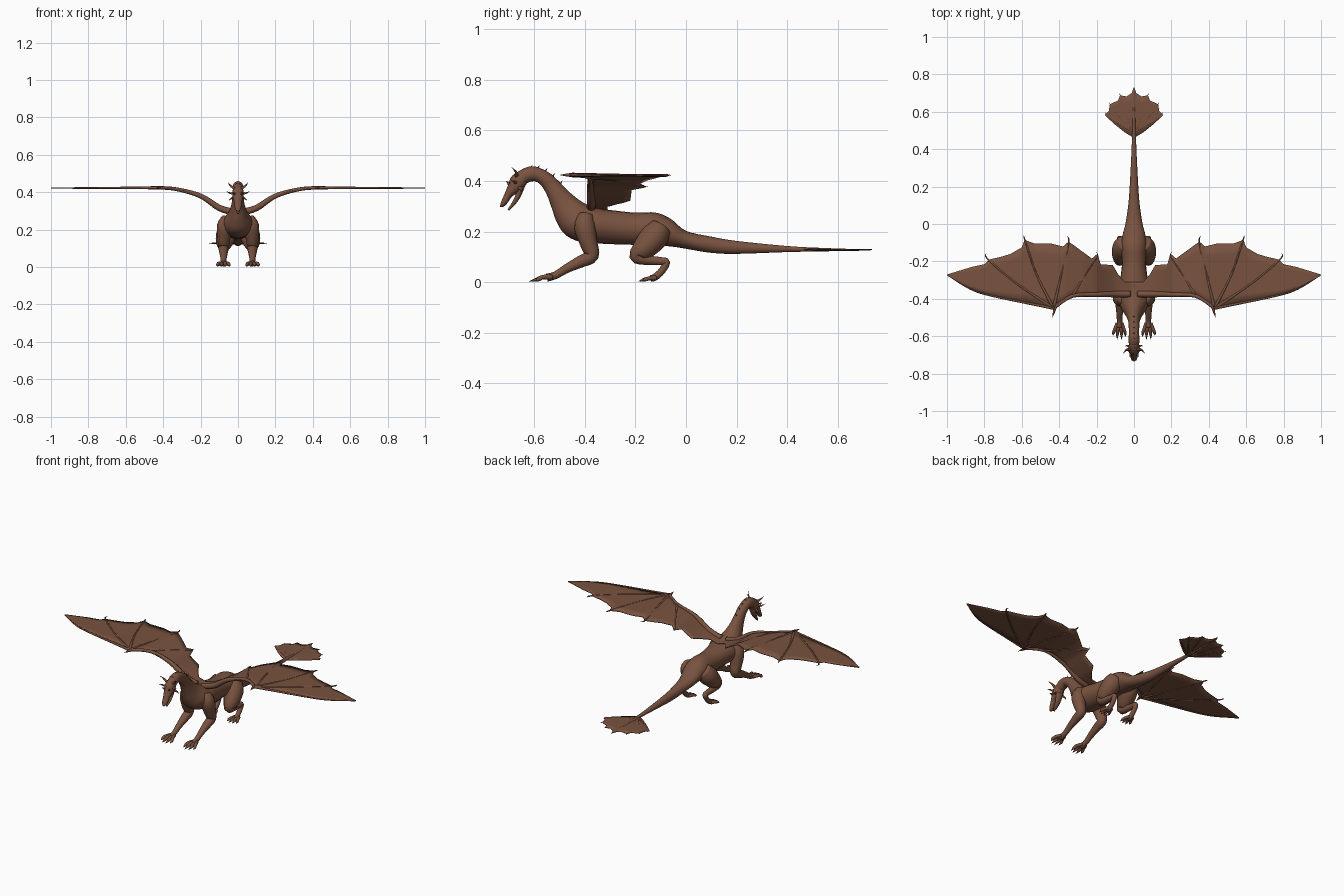
import bpy, bmesh, math
from mathutils import Vector

skin = bpy.data.materials.new("brown hide")
skin.diffuse_color = (0.19, 0.085, 0.05, 1)


def smooth(rows, n=4):
    """Catmull-Rom interpolation of rows of numbers."""
    out = []
    for i in range(len(rows) - 1):
        a, b, c, d = (rows[max(0, min(len(rows) - 1, i + k))] for k in (-1, 0, 1, 2))
        for s in range(n):
            t = s / n
            out.append([0.5 * (2 * q + (r - p) * t + (2 * p - 5 * q + 4 * r - u) * t * t
                               + (3 * q - p - 3 * r + u) * t ** 3)
                        for p, q, r, u in zip(a, b, c, d)])
    return out + [list(rows[-1])]


def finish(name, bm, mirror=False, thick=0):
    bmesh.ops.recalc_face_normals(bm, faces=bm.faces)
    me = bpy.data.meshes.new(name)
    bm.to_mesh(me)
    bm.free()
    ob = bpy.data.objects.new(name, me)
    bpy.context.collection.objects.link(ob)
    me.materials.append(skin)
    for p in me.polygons:
        p.use_smooth = True
    if mirror:
        ob.modifiers.new("mirror", 'MIRROR')
    if thick:
        m = ob.modifiers.new("thickness", 'SOLIDIFY')
        m.thickness, m.offset = thick, 0
    return ob


def skin_rings(bm, rings):
    rings = [[bm.verts.new(p) for p in r] for r in rings]
    for a, b in zip(rings, rings[1:]):
        for i in range(len(a)):
            j = (i + 1) % len(a)
            bm.faces.new((a[i], a[j], b[j], b[i]))
    bm.faces.new(rings[0])
    bm.faces.new(rings[-1])


def loft(name, rows, sides=20):
    """Rows: top y, top z, bottom y, bottom z, half width."""
    bm = bmesh.new()
    rings = []
    for ty, tz, by, bz, w in smooth(rows):
        ring = []
        for k in range(sides):
            a = 2 * math.pi * k / sides
            f = (1 + math.cos(a)) / 2
            ring.append((max(w, .001) * math.sin(a), by + (ty - by) * f, bz + (tz - bz) * f))
        rings.append(ring)
    skin_rings(bm, rings)
    return finish(name, bm)


def tubes(name, paths, ref=(1, 0, 0), sides=10, mirror=True):
    """Paths of rows x, y, z, radius."""
    bm = bmesh.new()
    for path in paths:
        pts = smooth(path)
        rings = []
        for i, (x, y, z, r) in enumerate(pts):
            t = (Vector(pts[min(i + 1, len(pts) - 1)][:3]) - Vector(pts[max(i - 1, 0)][:3])).normalized()
            u = Vector(ref)
            u = (u - t * u.dot(t)).normalized()
            v = t.cross(u)
            rings.append([Vector((x, y, z)) + max(r, .0006) * (u * math.cos(a) + v * math.sin(a))
                          for a in (2 * math.pi * k / sides for k in range(sides))])
        skin_rings(bm, rings)
    return finish(name, bm, mirror)


def lerp(table, x):
    for (x0, y0), (x1, y1) in zip(table, table[1:]):
        if x <= x1:
            return y0 + (y1 - y0) * (x - x0) / (x1 - x0)
    return table[-1][1]


def membrane(name, lead, trail, height, step, thick):
    """Thin sheet between two edges given as y over x; height is z over x."""
    bm = bmesh.new()
    end = trail[-1][0]
    xs = sorted({round(p[0], 4) for p in lead + trail + height if p[0] <= end}
                | {round(i * step, 4) for i in range(int(end / step) + 1)})
    rows = []
    for x in xs:
        a, b = lerp(lead, x), lerp(trail, x)
        rows.append([bm.verts.new((x, a + (b - a) * j / 6, lerp(height, x))) for j in range(7)])
    for a, b in zip(rows, rows[1:]):
        for j in range(6):
            bm.faces.new((a[j], a[j + 1], b[j + 1], b[j]))
    return finish(name, bm, True, thick)


# Neck, trunk and tail
loft("body", [
    (-.668, .432, -.64, .385, .026), (-.634, .453, -.615, .397, .029), (-.595, .457, -.595, .398, .028),
    (-.543, .434, -.573, .383, .028), (-.504, .40, -.55, .345, .030), (-.465, .36, -.53, .29, .037),
    (-.425, .327, -.512, .24, .052), (-.386, .305, -.48, .19, .075), (-.33, .29, -.42, .16, .085),
    (-.28, .283, -.33, .152, .075), (-.2, .275, -.22, .148, .064), (-.12, .275, -.12, .146, .068),
    (-.06, .25, -.05, .14, .060), (0, .203, 0, .132, .046), (.1, .18, .1, .116, .031),
    (.2, .163, .2, .112, .023), (.4, .143, .4, .119, .013), (.55, .135, .55, .122, .008),
    (.73, .129, .73, .125, .002)])

# Head
loft("skull_and_upper_jaw", [
    (-.645, .448, -.63, .39, .026), (-.688, .42, -.645, .365, .031), (-.703, .385, -.665, .353, .027),
    (-.717, .35, -.688, .338, .020), (-.732, .315, -.71, .308, .016), (-.735, .298, -.724, .297, .006)])
loft("lower_jaw", [
    (-.665, .385, -.638, .375, .024), (-.675, .342, -.655, .335, .018),
    (-.69, .312, -.677, .305, .013), (-.705, .288, -.70, .283, .005)])
tubes("horns", [
    [(.02, -.67, .42, .008), (.04, -.672, .435, .005), (.055, -.69, .455, 0)],
    [(.024, -.675, .395, .008), (.042, -.675, .395, .005), (.06, -.695, .405, 0)],
    [(.022, -.66, .375, .007), (.038, -.65, .365, .004), (.05, -.655, .355, 0)],
    [(.018, -.70, .39, .007), (.025, -.712, .40, 0)]], ref=(.1, .5, .9), sides=6)
tubes("neck_spines", [
    [(0, y, z - .012, .006), (0, y + .012, z + .007, 0)]
    for y, z in ((-.65, .445), (-.62, .456), (-.59, .457), (-.56, .444), (-.53, .425), (-.50, .396))],
    sides=6, mirror=False)

# Front legs
tubes("front_legs", [[
    (.055, -.395, .265, .03), (.07, -.40, .22, .042), (.076, -.385, .155, .035), (.077, -.373, .105, .028),
    (.077, -.415, .082, .024), (.077, -.47, .055, .018), (.077, -.515, .028, .015), (.077, -.55, .018, .016)]],
    sides=16)
tubes("front_toes", [[(.077 + s * .35, -.53, .02, .01), (.077 + s * .8, -.565, .02, .009),
                      (.077 + s, -.59 + abs(s) * .2, .011, .008), (.077 + s * 1.05, tip, .004, 0)]
                     for s, tip in ((-.03, -.605), (-.01, -.62), (.012, -.618), (.033, -.595))], sides=8)

# Hind legs
tubes("hind_legs", [[
    (.045, -.10, .215, .045), (.06, -.125, .18, .055), (.072, -.165, .135, .047), (.076, -.195, .102, .029),
    (.077, -.155, .088, .020), (.077, -.10, .083, .016), (.077, -.078, .078, .015),
    (.077, -.095, .045, .014), (.077, -.122, .02, .014), (.077, -.14, .015, .013)]], sides=16)
tubes("hind_toes", [[(.077 + s * .4, -.12, .017, .010), (.077 + s * .8, -.145, .015, .008),
                     (.077 + s, -.168 + abs(s) * .2, .010, .007), (.077 + s * 1.05, tip, .004, 0)]
                    for s, tip in ((-.028, -.175), (-.009, -.187), (.011, -.186), (.03, -.172))], sides=8)

# Wings: scalloped sheet, arm bone, fingers and claws
rise = [(0, .288), (.06, .303), (.1, .316), (.15, .345), (.2, .38), (.27, .405), (.37, .424), (1, .422)]
membrane("wing_membranes",
         [(0, -.385), (.33, -.39), (.39, -.43), (.44, -.455), (.5, -.44), (.77, -.385), (.88, -.345), (1, -.275)],
         [(0, -.31), (.05, -.31), (.085, -.27), (.115, -.22), (.18, -.215), (.195, -.16), (.225, -.185),
          (.28, -.145), (.32, -.115), (.35, -.095), (.38, -.12), (.44, -.105), (.53, -.105), (.585, -.085),
          (.6, -.125), (.66, -.16), (.71, -.175), (.775, -.19), (.8, -.215), (.87, -.23), (1, -.27)],
         rise, .025, .005)


def on_wing(x, y, r):
    return (x, y, lerp(rise, x), r)


wrist = on_wing(.43, -.45, .009)
tubes("wing_arms", [
    [on_wing(.02, -.375, .018), on_wing(.1, -.375, .017), on_wing(.2, -.378, .013), on_wing(.33, -.385, .010), wrist],
    [wrist, on_wing(.5, -.437, .007), on_wing(.77, -.382, .005), on_wing(.88, -.345, .004), on_wing(.998, -.275, .001)],
    [on_wing(.42, -.44, .009), on_wing(.428, -.47, .006), on_wing(.435, -.50, 0)]], ref=(0, 0, 1), sides=8)
tubes("wing_fingers", [
    [wrist, on_wing((.43 + x) / 2 + bx, (-.45 + y) / 2, .005), on_wing(x, y, .005), on_wing(x + cx, y + .035, 0)]
    for x, y, bx, cx in ((.35, -.10, .0, .008), (.58, -.095, .015, .012), (.78, -.19, .02, .008))]
    + [[on_wing(.33, -.385, .008), on_wing(.26, -.27, .004), on_wing(.2, -.18, .004), on_wing(.2, -.15, 0)]],
    ref=(0, 0, 1), sides=6)

# Tail fin with ribs
membrane("tail_fin", [(0, .46), (.05, .49), (.1, .53), (.155, .58)],
         [(0, .735), (.012, .70), (.04, .682), (.075, .688), (.085, .66), (.12, .645), (.13, .635),
          (.135, .605), (.155, .585)], [(0, .129), (.16, .127)], .01, .004)
tubes("tail_fin_ribs", [
    [(.004, .48, .127, .006), (x * .6, .48 + (y - .48) * .55, .127, .004), (x, y, .127, .0025),
     (x * 1.06, y + .015, .127, 0)]
    for x, y in ((.145, .58), (.125, .635), (.072, .682))], ref=(0, 0, 1), sides=6)
